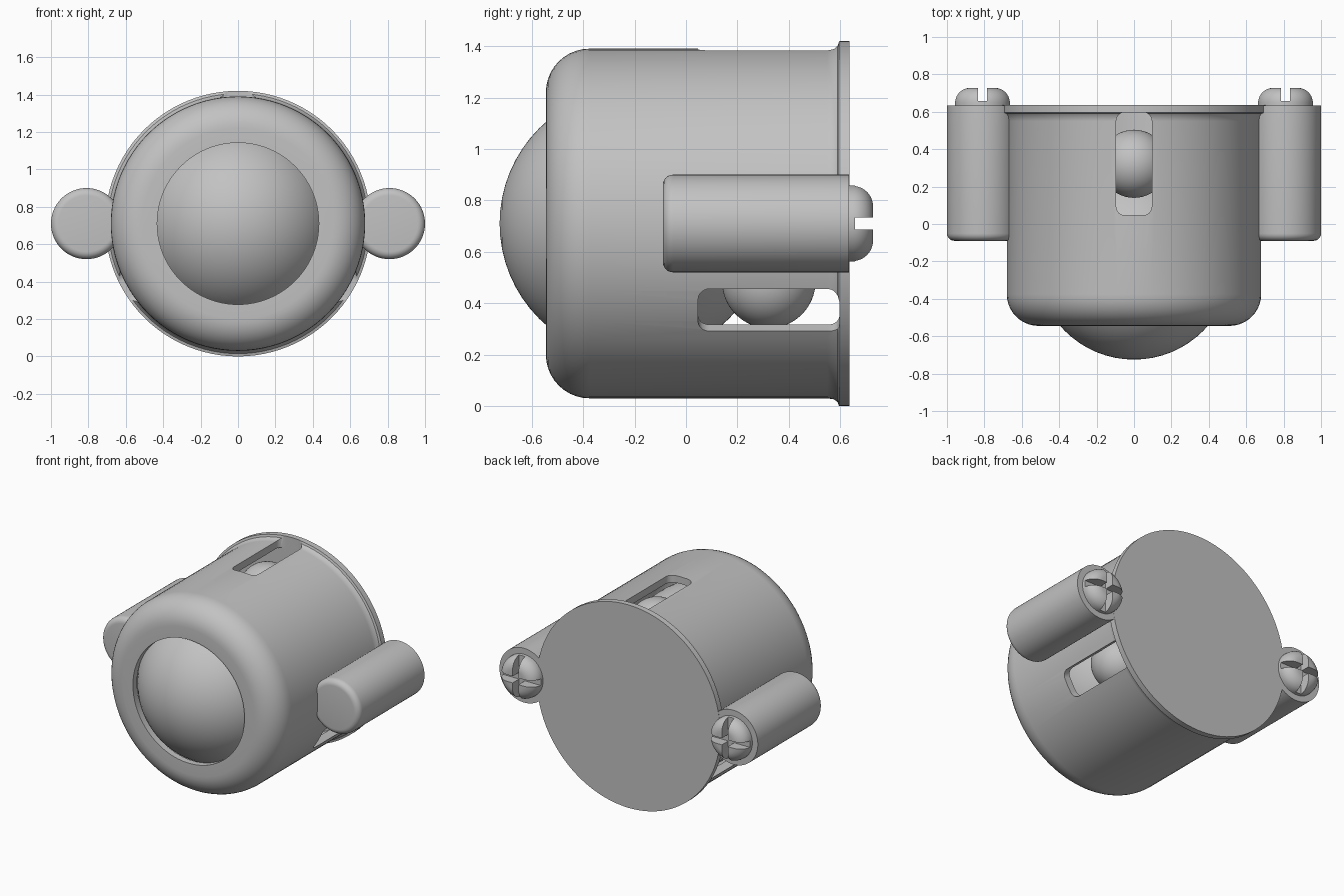
import bpy, bmesh
from math import pi, sin, cos, radians
from mathutils import Matrix, Vector

default = bpy.data.objects.get("Cube")
if default:
    bpy.data.objects.remove(default, do_unlink=True)

AXIS_Z = 0.71      # height of the housing axis
BOSS_X = 0.81      # sideways offset of the screw bosses

steel = bpy.data.materials.new("satin_grey")
steel.use_nodes = True
GREY = (0.54, 0.54, 0.54, 1)
steel.diffuse_color = GREY
steel.node_tree.nodes["Principled BSDF"].inputs["Base Color"].default_value = GREY


def make_object(name, bm, location):
    mesh = bpy.data.meshes.new(name)
    bmesh.ops.recalc_face_normals(bm, faces=bm.faces)
    bm.to_mesh(mesh)
    bm.free()
    mesh.materials.append(steel)
    obj = bpy.data.objects.new(name, mesh)
    obj.location = location
    bpy.context.collection.objects.link(obj)
    return obj


def select_only(obj):
    bpy.ops.object.select_all(action='DESELECT')
    obj.select_set(True)
    bpy.context.view_layer.objects.active = obj


def smooth(obj):
    select_only(obj)
    bpy.ops.object.shade_smooth_by_angle(angle=radians(32))


def arc(r, y, radius, start, end, steps=10):
    """Profile points of an arc centred on (r, y)."""
    angles = [radians(start + (end - start) * i / steps) for i in range(steps + 1)]
    return [(r + radius * cos(a), y + radius * sin(a)) for a in angles]


def lathe(name, profile, location, steps=96, closed=False):
    """Turn a profile of (radius, y) points about the y axis."""
    bm = bmesh.new()
    verts = [bm.verts.new((r, y, 0)) for r, y in profile]
    pairs = list(zip(verts, verts[1:]))
    if closed:
        pairs.append((verts[-1], verts[0]))
    edges = [bm.edges.new(p) for p in pairs]
    bmesh.ops.spin(bm, geom=verts + edges, cent=(0, 0, 0), axis=(0, 1, 0),
                   angle=2 * pi, steps=steps)
    bmesh.ops.remove_doubles(bm, verts=bm.verts, dist=0.0001)
    return make_object(name, bm, location)


def ball(name, radius, location):
    bm = bmesh.new()
    bmesh.ops.create_uvsphere(bm, u_segments=64, v_segments=32, radius=radius,
                              matrix=Matrix.Rotation(pi / 2, 4, 'X'))
    obj = make_object(name, bm, location)
    smooth(obj)
    return obj


def box(name, size, location, round_z=0):
    """Box, optionally with its four z edges rounded."""
    bm = bmesh.new()
    bmesh.ops.create_cube(bm, size=1, matrix=Matrix.Diagonal((*size, 1)))
    if round_z:
        upright = [e for e in bm.edges
                   if abs(e.verts[0].co.z - e.verts[1].co.z) > 0.01]
        bmesh.ops.bevel(bm, geom=upright, offset=round_z, segments=6,
                        profile=0.5, affect='EDGES')
    obj = make_object(name, bm, location)
    obj.hide_render = True
    return obj


def cut(obj, cutter):
    select_only(obj)
    mod = obj.modifiers.new("cut", 'BOOLEAN')
    mod.operation = 'DIFFERENCE'
    mod.solver = 'EXACT'
    mod.object = cutter
    bpy.ops.object.modifier_apply(modifier=mod.name)
    bpy.data.objects.remove(cutter, do_unlink=True)


# Hollow housing with rounded front rim, back plate and flange
outer = [(0, 0.635), (0.71, 0.635), (0.71, 0.595), (0.695, 0.59),
         (0.684, 0.575), (0.68, 0.55)]
outer += arc(0.51, -0.375, 0.17, 0, -90)
inner = [(0.432, -0.545), (0.432, -0.5)]
inner += arc(0.51, -0.38, 0.12, -90, 0)
inner += [(0.63, 0.597), (0, 0.597)]
housing = lathe("housing", outer + inner, (0, 0, AXIS_Z))

# Three windows, each with a small support ball behind it
for i, degrees in enumerate((90, 210, 330)):
    a = radians(degrees)
    out = Vector((cos(a), 0, sin(a)))
    centre = Vector((0, 0, AXIS_Z))
    cutter = box("window_cutter", (0.19, 0.55, 0.35),
                 centre + out * 0.7 + Vector((0, 0.322, 0)), 0.045)
    cutter.rotation_euler.y = pi / 2 - a
    cut(housing, cutter)
    ball(f"support_ball_{i + 1}", 0.182, centre + out * 0.45 + Vector((0, 0.322, 0)))
smooth(housing)

# Large rolling ball in the front opening
ball("main_ball", 0.523, (0, -0.202, AXIS_Z))

# Side bosses with cross-slotted screws in the back
for side, x in (("left", BOSS_X), ("right", -BOSS_X)):
    boss = lathe(f"{side}_boss", [(0, 0.634), (0.19, 0.634)]
                 + arc(0.15, -0.05, 0.04, 0, -90, 6) + [(0, -0.09)],
                 (x, 0, AXIS_Z), 64)
    smooth(boss)
    screw = lathe(f"{side}_screw", [(0, 0.6), (0.148, 0.6)]
                  + arc(0.068, 0.648, 0.08, 0, 90) + [(0, 0.728)],
                  (x, 0, AXIS_Z), 64)
    for size in ((0.046, 0.2, 0.5), (0.5, 0.2, 0.046)):
        cut(screw, box("slot_cutter", size, (x, 0.757, AXIS_Z)))
    smooth(screw)
